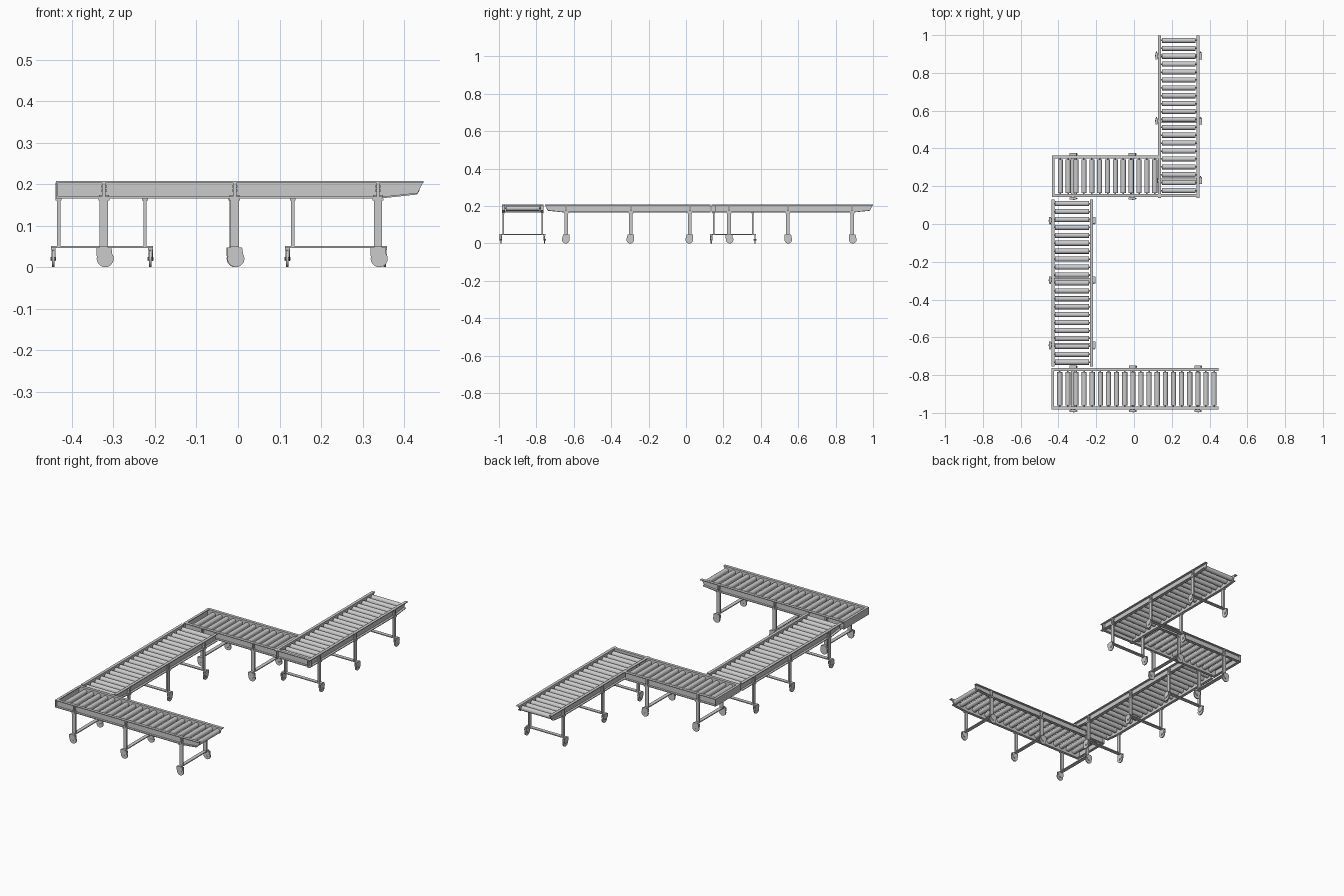
import bpy, bmesh, math
from mathutils import Matrix, Vector

if "Cube" in bpy.data.objects:
    bpy.data.objects.remove(bpy.data.objects["Cube"])

W = 0.11            # half width of a conveyor
TOP, BOT = 0.207, 0.166
PITCH = 0.042


def box(bm, x0, x1, y0, y1, z0, z1):
    m = Matrix.Translation(((x0 + x1) / 2, (y0 + y1) / 2, (z0 + z1) / 2))
    m = m @ Matrix.Diagonal((abs(x1 - x0), abs(y1 - y0), z1 - z0, 1))
    bmesh.ops.create_cube(bm, size=1, matrix=m)


def cyl_y(bm, x, y, z, r, length, n):
    # cylinder lying across the conveyor, smooth side, flat caps
    m = Matrix.Translation((x, y, z)) @ Matrix.Rotation(math.pi / 2, 4, 'X')
    res = bmesh.ops.create_cone(bm, cap_ends=True, segments=n, radius1=r,
                                radius2=r, depth=length, matrix=m)
    for f in {f for v in res['verts'] for f in v.link_faces}:
        f.smooth = len(f.verts) == 4
        if len(f.verts) > 4:
            for e in f.edges:
                e.smooth = False


def prism(bm, pts, y0, y1):
    # side profile (x, z) extruded across the conveyor
    f = bm.faces.new([bm.verts.new((x, y0, z)) for x, z in pts])
    ext = bmesh.ops.extrude_face_region(bm, geom=[f])
    vs = [g for g in ext['geom'] if isinstance(g, bmesh.types.BMVert)]
    bmesh.ops.translate(bm, verts=vs, vec=Vector((0, y1 - y0, 0)))


def finish(bm, name, origin, angle):
    bmesh.ops.recalc_face_normals(bm, faces=bm.faces[:])
    me = bpy.data.meshes.new(name)
    bm.to_mesh(me)
    bm.free()
    ob = bpy.data.objects.new(name, me)
    ob.location = (origin[0], origin[1], 0)
    ob.rotation_euler.z = math.radians(angle)
    bpy.context.collection.objects.link(ob)


def conveyor(name, origin, angle, lengths, bed, legs, closed=False, taper=True):
    # lengths = (right rail, left rail), bed = roller span, legs = distances along it
    bm = bmesh.new()
    for s, L in zip((-1, 1), lengths):
        # channel rail: inner web with flanges facing outward
        if taper:
            low = [(0, BOT), (L - 0.1, BOT), (L - 0.016, 0.175)]
            web = low + [(L, TOP), (0, TOP)]
        else:
            low = [(0, BOT), (L, BOT)]
            web = low + [(L, TOP), (0, TOP)]
        prism(bm, web, s * (W - 0.016), s * (W - 0.012))
        lip = low + [(x, z + 0.004) for x, z in reversed(low)]
        prism(bm, lip, s * (W - 0.016), s * W)
        box(bm, 0, L, s * (W - 0.016), s * W, TOP - 0.004, TOP)
    if closed:
        # end plate with top and bottom lips
        box(bm, 0, 0.004, -W, W, BOT, TOP)
        for z in (BOT, TOP - 0.004):
            box(bm, 0, 0.014, -W, W, z, z + 0.004)
    finish(bm, name + "_rails", origin, angle)

    # rollers with axle stubs
    bm = bmesh.new()
    n = int((bed[1] - bed[0]) / PITCH + 0.5)
    for i in range(n + 1):
        x = bed[0] + (bed[1] - bed[0]) * i / n
        cyl_y(bm, x, 0, 0.188, 0.0135, 2 * W - 0.042, 16)
        cyl_y(bm, x, 0, 0.188, 0.004, 2 * W - 0.026, 8)
    finish(bm, name + "_rollers", origin, angle)

    # leg frames: brackets, posts, cross bar
    bm = bmesh.new()
    for x in legs:
        box(bm, x - 0.01, x + 0.01, -0.123, 0.123, 0.046, 0.051)
        for s in (-1, 1):
            y = s * 0.104
            box(bm, x - 0.01, x + 0.01, y - 0.004, y + 0.004, 0.048, BOT)
            box(bm, x - 0.013, x + 0.013, y - 0.007, y + 0.007, 0.161, BOT)
            box(bm, x - 0.004, x + 0.004, s * (W - 0.012), s * (W + 0.001), BOT, TOP - 0.003)
            for z, h in ((0.169, 0.012), (0.182, 0.007), (0.192, 0.007)):
                box(bm, x - h, x + h, s * (W - 0.012), s * (W - 0.004), z, z + 0.005)
    finish(bm, name + "_leg_frames", origin, angle)

    # casters: wheel between two fork plates
    bm = bmesh.new()
    for x in legs:
        for s in (-1, 1):
            y = s * 0.117
            cyl_y(bm, x + 0.003, y, 0.0205, 0.0205, 0.006, 20)
            cyl_y(bm, x + 0.003, y, 0.0205, 0.004, 0.014, 8)
            fork = [(x - 0.018, 0.047), (x - 0.018, 0.028), (x - 0.002, 0.015),
                    (x + 0.009, 0.015), (x + 0.02, 0.034), (x + 0.018, 0.047)]
            for d in (-1, 1):
                prism(bm, fork, y + d * 0.0042, y + d * 0.006)
            box(bm, x - 0.018, x + 0.018, y - 0.006, y + 0.006, 0.043, 0.047)
    finish(bm, name + "_casters", origin, angle)


conveyor("front_conveyor", (-0.438, -0.873), 0, (0.885, 0.885), (0.045, 0.862),
         (0.115, 0.43, 0.775), closed=True)
conveyor("left_conveyor", (-0.328, 0.13), -90, (0.885, 0.885), (0.022, 0.862),
         (0.11, 0.425, 0.77))
conveyor("middle_conveyor", (-0.435, 0.252), 0, (0.78, 0.562), (0.045, 0.545),
         (0.112, 0.425), closed=True, taper=False)
conveyor("back_conveyor", (0.236, 0.137), 90, (0.862, 0.862), (0.04, 0.835),
         (0.093, 0.407, 0.752))
